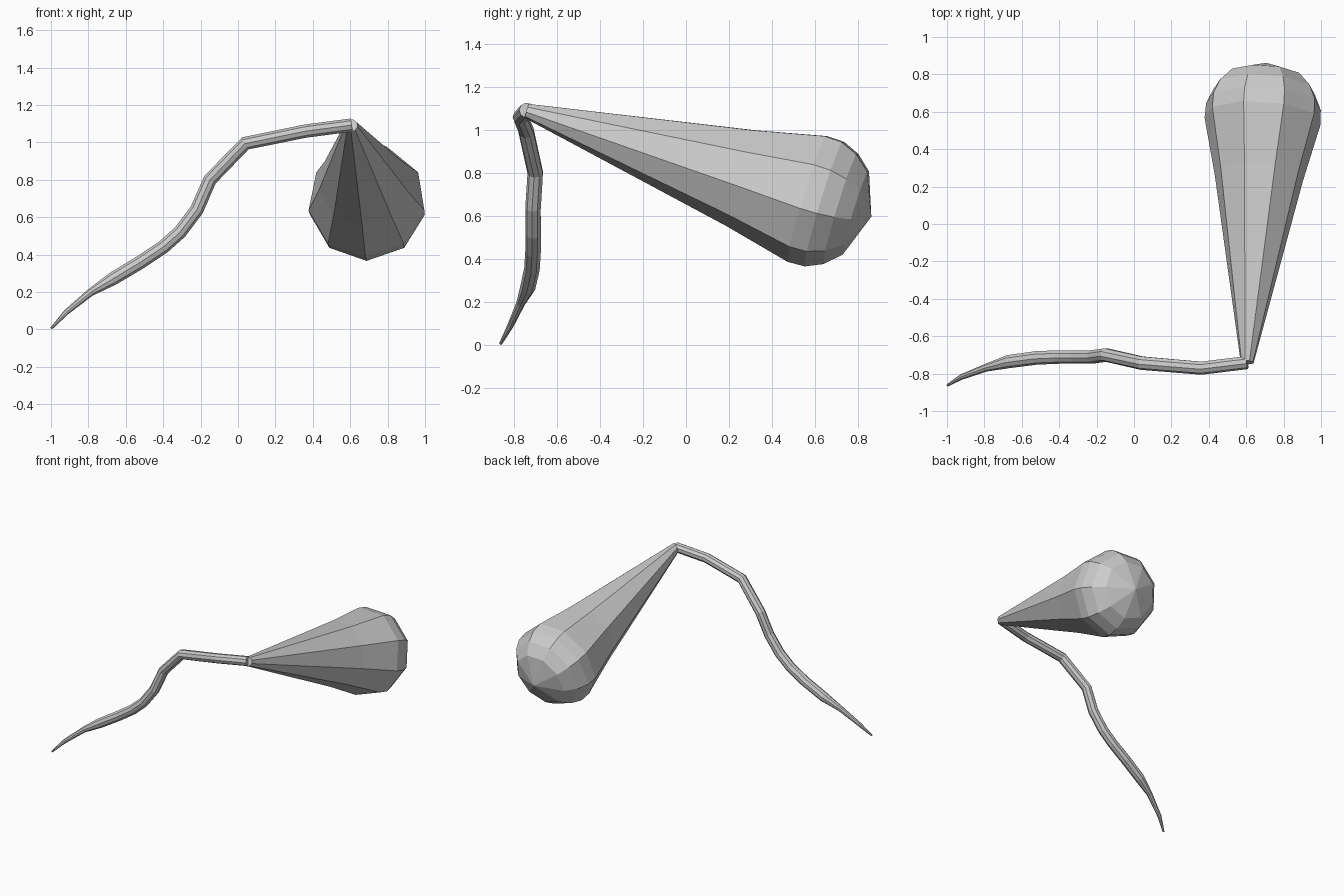
import bpy
import bmesh
from math import cos, sin, tau
from mathutils import Vector

if "Cube" in bpy.data.objects:
    bpy.data.objects.remove(bpy.data.objects["Cube"])

SIDES = 9


def loft(name, points, radii, ref):
    """Sweep a nine-sided ring along points; a zero radius makes a pole."""
    pts = [Vector(p) for p in points]
    bm = bmesh.new()
    rings = []
    for i, (p, r) in enumerate(zip(pts, radii)):
        before = (p - pts[i - 1]).normalized() if i else Vector()
        after = (pts[i + 1] - p).normalized() if i < len(pts) - 1 else Vector()
        t = (before + after).normalized()
        u = (ref - t * ref.dot(t)).normalized()
        v = t.cross(u)
        if r == 0:
            rings.append([bm.verts.new(p)])
        else:
            rings.append([bm.verts.new(p + r * (u * cos(a) + v * sin(a)))
                          for a in (tau * k / SIDES for k in range(SIDES))])
    for a, b in zip(rings, rings[1:]):
        for k in range(SIDES):
            n = (k + 1) % SIDES
            if len(b) == 1:
                bm.faces.new((a[k], a[n], b[0]))
            else:
                bm.faces.new((a[k], a[n], b[n], b[k]))
    for ring in (rings[0], rings[-1]):
        if len(ring) > 1:
            bm.faces.new(ring)
    bmesh.ops.recalc_face_normals(bm, faces=bm.faces)
    mesh = bpy.data.meshes.new(name)
    bm.to_mesh(mesh)
    bm.free()
    obj = bpy.data.objects.new(name, mesh)
    bpy.context.collection.objects.link(obj)
    return obj


# Bent handle, tapering to a thin tip on the ground
handle = [
    (-0.997, -0.862, 0.007, 0.007), (-0.92, -0.817, 0.09, 0.015),
    (-0.79, -0.768, 0.197, 0.021), (-0.67, -0.735, 0.27, 0.036),
    (-0.52, -0.715, 0.36, 0.037), (-0.40, -0.71, 0.44, 0.037),
    (-0.31, -0.71, 0.52, 0.037), (-0.22, -0.71, 0.64, 0.037),
    (-0.15, -0.70, 0.80, 0.037), (0.04, -0.743, 0.995, 0.037),
    (0.36, -0.77, 1.06, 0.036), (0.605, -0.74, 1.092, 0.036),
]
loft("handle", [h[:3] for h in handle], [h[3] for h in handle], Vector((0, -1, 0)))

# Teardrop head: long cone flaring into a rounded end
start = Vector((0.605, -0.74, 1.09))
centre = Vector((0.688, 0.564, 0.689))
axis = (centre - start).normalized()
length = (centre - start).length
profile = [(-length, 0.035), (-0.32, 0.24), (0, 0.315), (0.083, 0.312),
           (0.163, 0.276), (0.236, 0.208), (0.312, 0)]
loft("head", [centre + axis * d for d, r in profile], [r for d, r in profile],
     Vector((0, 0, -1)))
